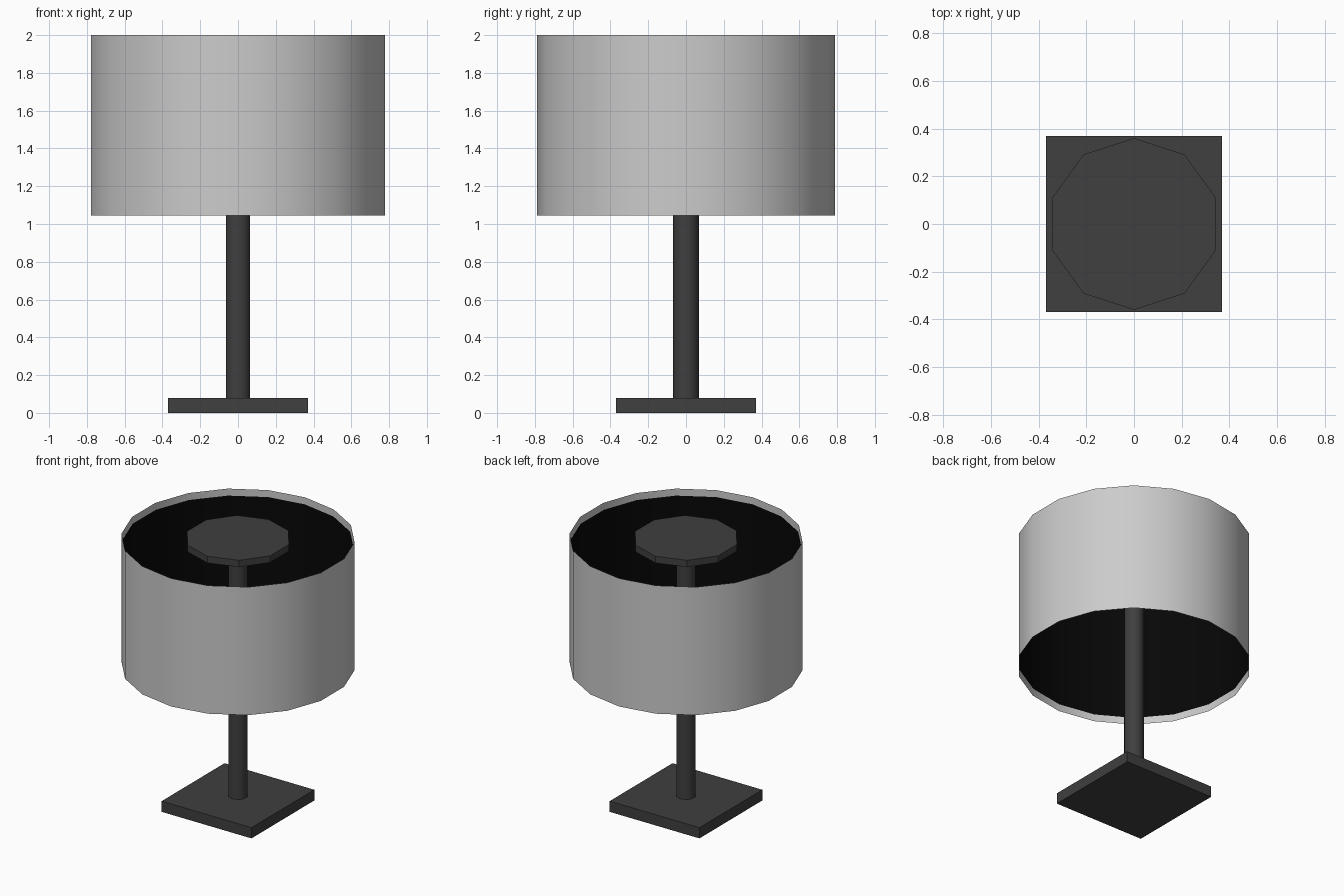
import bpy, math

if "Cube" in bpy.data.objects:
    bpy.data.objects.remove(bpy.data.objects["Cube"])


def material(name, v):
    m = bpy.data.materials.new(name)
    m.diffuse_color = (v, v, v, 1)
    m.use_nodes = True
    m.node_tree.nodes["Principled BSDF"].inputs["Base Color"].default_value = m.diffuse_color
    return m


dark = material("dark_metal", 0.05)
black = material("black_lining", 0.002)


def cylinder(name, sides, radius, z0, z1, mat=None, fill='NGON', smooth=None):
    bpy.ops.mesh.primitive_cylinder_add(
        vertices=sides, radius=radius, depth=z1 - z0,
        end_fill_type=fill, location=(0, 0, (z0 + z1) / 2))
    ob = bpy.context.object
    ob.name = name
    if mat:
        ob.data.materials.append(mat)
    if smooth:
        bpy.ops.object.shade_smooth_by_angle(angle=math.radians(smooth))
    return ob


# Square foot plate
bpy.ops.mesh.primitive_cube_add(size=1, location=(0, 0, 0.04))
base = bpy.context.object
base.name = "base"
base.scale = (0.74, 0.74, 0.08)
base.data.materials.append(dark)

# Stem and the ten-sided cap on top of it
cylinder("stem", 10, 0.068, 0.08, 1.95, dark, smooth=40)
cylinder("top_cap", 10, 0.36, 1.95, 2.0, dark)

# Open drum shade with a slightly shorter black lining facing inwards
cylinder("shade", 18, 0.79, 1.045, 2.0, fill='NOTHING', smooth=30)
lining = cylinder("shade_lining", 18, 0.785, 1.095, 1.95, black, 'NOTHING', 30)
lining.data.flip_normals()
